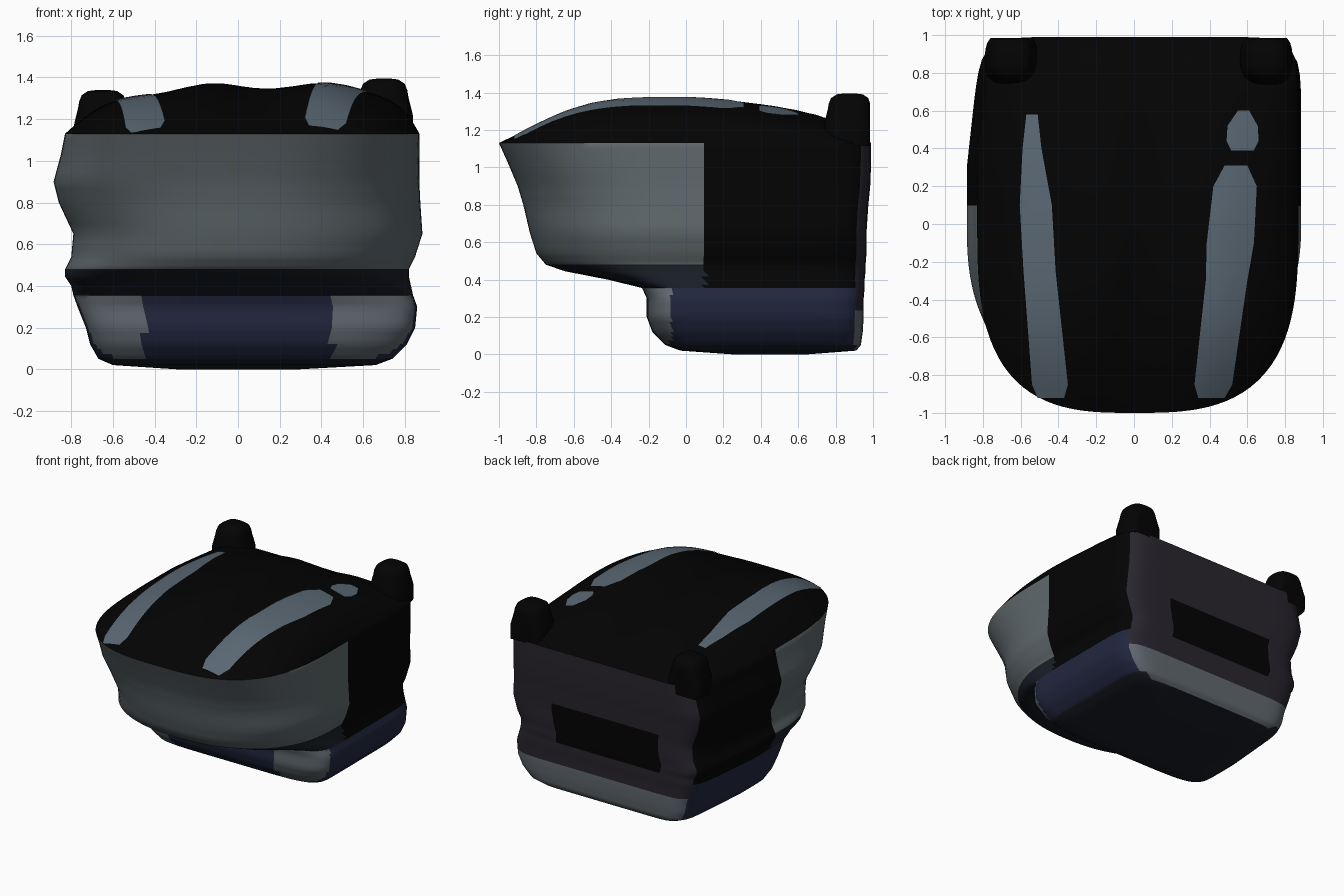
import bpy, bmesh, math
from mathutils import Vector
from mathutils.bvhtree import BVHTree

if "Cube" in bpy.data.objects:
    bpy.data.objects.remove(bpy.data.objects["Cube"])

N = 128


def material(name, rgb):
    m = bpy.data.materials.new(name)
    m.diffuse_color = (*rgb, 1)
    m.use_nodes = True
    m.node_tree.nodes["Principled BSDF"].inputs["Base Color"].default_value = m.diffuse_color
    return m


BLACK = material("black", (0.001, 0.001, 0.001))
GREY = material("window_grey", (0.115, 0.14, 0.15))
BLUE = material("dark_blue", (0.016, 0.02, 0.05))
LIGHT = material("lamp_grey", (0.12, 0.14, 0.16))
PURPLE = material("back_purple", (0.022, 0.019, 0.027))
UNDER = material("underside", (0.010, 0.013, 0.02))
STRIPE = material("stripe_grey", (0.10, 0.135, 0.17))
MATS = [BLACK, GREY, BLUE, LIGHT, PURPLE, UNDER]


def finish(bm, name, mats, angle=45):
    bmesh.ops.recalc_face_normals(bm, faces=bm.faces)
    me = bpy.data.meshes.new(name)
    bm.to_mesh(me)
    bm.free()
    ob = bpy.data.objects.new(name, me)
    bpy.context.collection.objects.link(ob)
    for m in mats:
        me.materials.append(m)
    bpy.ops.object.select_all(action='DESELECT')
    ob.select_set(True)
    bpy.context.view_layer.objects.active = ob
    bpy.ops.object.shade_smooth_by_angle(angle=math.radians(angle))
    return ob


def outline(yf, yb, xl, xr, ys, nf):
    """Rounded front, squared-off back."""
    pts = []
    for i in range(N):
        a = math.tau * i / N
        c, s = math.cos(a), math.sin(a)
        n = nf if s < 0 else 12
        r = (abs(c) ** n + abs(s) ** n) ** (-1 / n)
        x = r * c * (xr if c > 0 else xl)
        y = ys + r * s * ((yb - ys) if s > 0 else (ys - yf))
        if x < 0:
            x *= 1 - 0.08 * max(0, (y - 0.3) / 0.65)
        pts.append((x, y))
    return pts


# Body sections: z, front y, back y, left, right, widest y, front exponent
SECTIONS = [
    (0.0, 0.25, 0.65, 0.30, 0.30, 0.45, 6),
    (0.02, -0.03, 0.91, 0.60, 0.66, 0.2, 6),
    (0.05, -0.11, 0.935, 0.67, 0.74, 0.2, 6),
    (0.12, -0.18, 0.945, 0.71, 0.81, 0.15, 5),
    (0.20, -0.21, 0.95, 0.73, 0.85, 0.1, 5),
    (0.30, -0.21, 0.95, 0.77, 0.86, 0.1, 5),
    (0.355, -0.235, 0.955, 0.79, 0.84, 0.1, 4.5),
    (0.40, -0.42, 0.955, 0.80, 0.83, 0.05, 3.2),
    (0.445, -0.65, 0.96, 0.83, 0.82, 0, 2.4),
    (0.48, -0.75, 0.96, 0.83, 0.82, 0, 2.3),
    (0.54, -0.80, 0.965, 0.80, 0.85, 0, 2.3),
    (0.65, -0.835, 0.965, 0.79, 0.885, 0, 2.35),
    (0.80, -0.87, 0.975, 0.86, 0.875, 0, 2.4),
    (0.90, -0.90, 0.985, 0.885, 0.87, 0, 2.55),
    (1.03, -0.955, 0.99, 0.85, 0.87, 0, 2.8),
    (1.13, -1.0, 0.99, 0.83, 0.87, 0, 3),
]

bm = bmesh.new()
rings = []
STEPS = 3
for k in range(len(SECTIONS) - 1):
    for j in range(STEPS):
        t = j / STEPS
        p = [u + (v - u) * t for u, v in zip(SECTIONS[k], SECTIONS[k + 1])]
        rings.append([(x, y, p[0]) for x, y in outline(*p[1:])])
rim = outline(*SECTIONS[-1][1:])

# Domed, slightly rippled roof: rings shrinking to the middle, softer on the left
RIM = 1.13
for s in (1, .985, .96, .93, .89, .84, .78, .7, .6, .5, .4, .3, .2, .1, .03):
    ring = []
    for i, (x, y) in enumerate(rim):
        a = math.tau * i / N
        f = max(0, -math.sin(a)) ** 1.5
        side = 7.5 - 3.5 * max(0, -math.cos(a)) ** 2
        power = 2 * f + side * (1 - f)
        top = 1.36 - 0.14 * max(0, y * s) ** 1.5 + 0.05 * min(0, x * s + 0.1)
        top += 0.014 * math.cos(math.tau * (x * s + 0.13) / 0.54)
        ring.append((x * s, y * s, RIM + (top - RIM) * (1 - s ** power)))
    rings.append(ring)

rows = [[bm.verts.new(p) for p in r] for r in rings]
for a, b in zip(rows, rows[1:]):
    for i in range(N):
        j = (i + 1) % N
        bm.faces.new((a[i], a[j], b[j], b[i]))
bm.faces.new(rows[-1])
bm.faces.new(rows[0][::-1])
bmesh.ops.recalc_face_normals(bm, faces=bm.faces)

# Colour zones of the body
for f in bm.faces:
    x, y, z = f.calc_center_median()
    n = f.normal
    if n.z < -0.8 and z < 0.1:
        f.material_index = 5
    elif n.y > 0.6 and z < RIM:
        if z < 0.25:
            f.material_index = 3
        elif abs(x) < 0.45 and 0.4 < z < 0.72:
            f.material_index = 0
        else:
            f.material_index = 4
    elif z < 0.36:
        corner = y < -0.08 and abs(x) > 0.45 and z > 0.06
        f.material_index = 3 if corner else 2
    elif y < 0.1 and z < RIM and z > 0.49:
        f.material_index = 1
    elif y < 0.1 and z < 0.49:
        f.material_index = 5
tree = BVHTree.FromBMesh(bm)
finish(bm, "body", MATS)


# Roof stripes laid over the dome: (y, centre x, half width)
def stripe(name, path):
    b = bmesh.new()
    grid = []
    for (y0, x0, w0), (y1, x1, w1) in zip(path, path[1:]):
        for k in range(8):
            t = k / 8
            grid.append((y0 + (y1 - y0) * t, x0 + (x1 - x0) * t, w0 + (w1 - w0) * t))
    grid.append(path[-1])
    rows = []
    for y, x, w in grid:
        row = []
        for k in range(7):
            px = x + w * (k / 3 - 1)
            hit = tree.ray_cast(Vector((px, y, 3)), Vector((0, 0, -1)))[0]
            row.append(b.verts.new((px, y, (hit.z if hit else RIM) + 0.005)))
        rows.append(row)
    for a, c in zip(rows, rows[1:]):
        for k in range(6):
            b.faces.new((a[k], a[k + 1], c[k + 1], c[k]))
    finish(b, name, [STRIPE])


stripe("left_roof_stripe", [(-0.92, -0.44, 0.07), (-0.85, -0.445, 0.095), (-0.25, -0.50, 0.085),
                            (0.1, -0.52, 0.085), (0.4, -0.54, 0.05), (0.58, -0.54, 0.03)])
stripe("right_roof_stripe", [(-0.92, 0.41, 0.07), (-0.85, 0.42, 0.10), (-0.3, 0.49, 0.11),
                             (-0.1, 0.51, 0.125), (0.2, 0.535, 0.115), (0.31, 0.54, 0.06)])
stripe("right_stripe_end", [(0.39, 0.575, 0.06), (0.44, 0.575, 0.085), (0.52, 0.575, 0.08), (0.6, 0.58, 0.03)])

# Rounded posts flaring out of the back corners
POST = [(0.14, 1.12), (0.14, 1.22), (0.128, 1.27), (0.118, 1.31), (0.112, 1.345), (0.10, 1.375), (0.07, 1.395), (0.03, 1.4)]
for name, cx, dz in (("left_back_post", -0.65, -0.06), ("right_back_post", 0.70, -0.005)):
    b = bmesh.new()
    rows = []
    for r, z in POST:
        row = []
        for i in range(32):
            a = math.tau * i / 32
            c, s = math.cos(a), math.sin(a)
            q = r * (c ** 4 + s ** 4) ** -0.15
            y = min(0.985, 0.875 + q * s)
            row.append(b.verts.new((cx + q * c, y, z + dz)))
        rows.append(row)
    for lo, hi in zip(rows, rows[1:]):
        for i in range(32):
            j = (i + 1) % 32
            b.faces.new((lo[i], lo[j], hi[j], hi[i]))
    b.faces.new(rows[-1])
    finish(b, name, [BLACK], 60)
